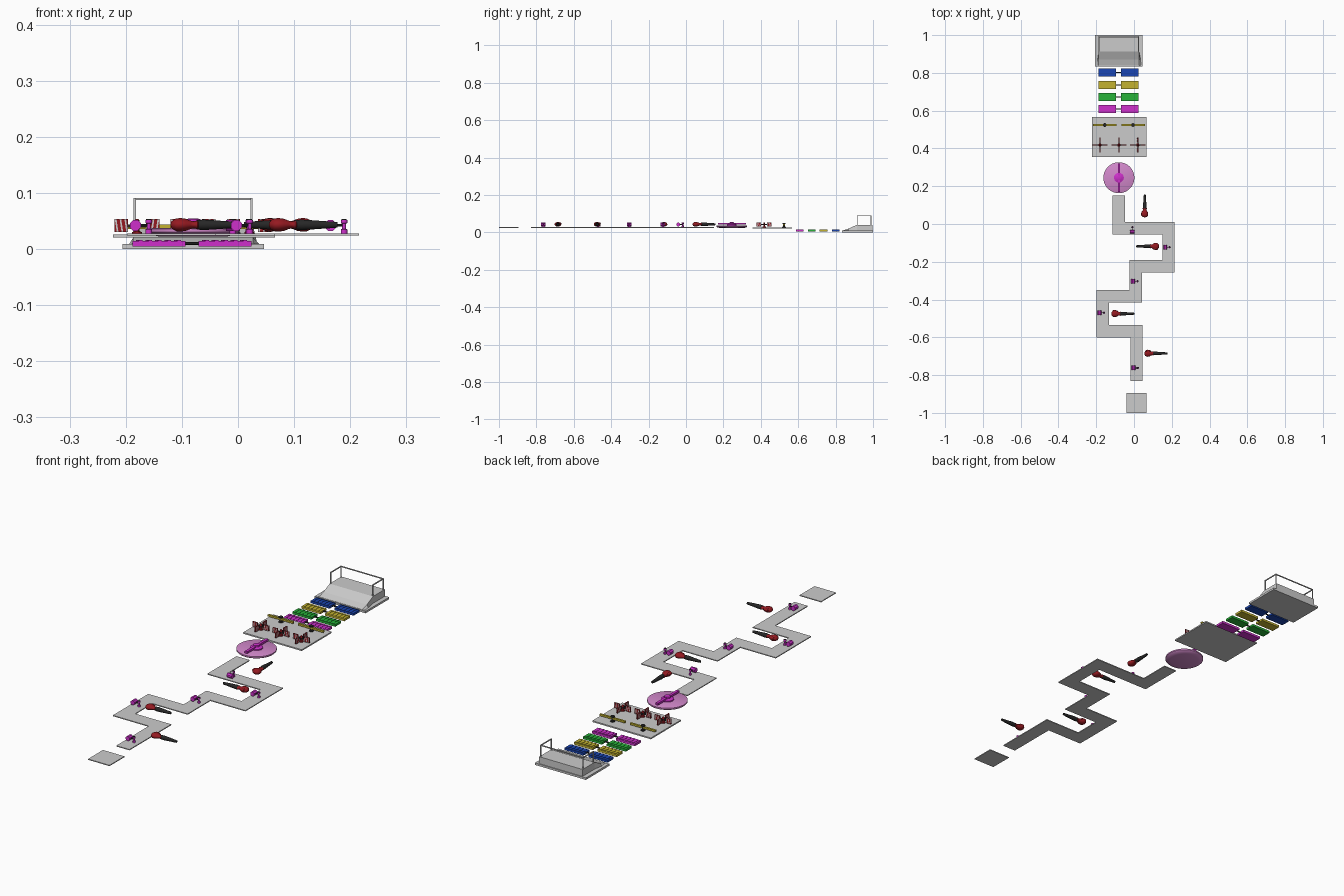
import bpy, bmesh, math
from mathutils import Vector, Matrix

if "Cube" in bpy.data.objects:
    bpy.data.objects.remove(bpy.data.objects["Cube"])


def mat(name, r, g, b):
    m = bpy.data.materials.new(name)
    m.diffuse_color = (r, g, b, 1)
    m.use_nodes = True
    m.node_tree.nodes["Principled BSDF"].inputs["Base Color"].default_value = m.diffuse_color
    return m


MAGENTA = mat("magenta", 0.62, 0.03, 0.6)
PINK = mat("pink", 0.65, 0.25, 0.6)
RED = mat("dark_red", 0.3, 0.01, 0.015)
BLACK = mat("black", 0.02, 0.02, 0.02)
YELLOW = mat("yellow", 0.55, 0.45, 0.03)
GREEN = mat("green", 0.02, 0.45, 0.04)
BLUE = mat("blue", 0.01, 0.06, 0.45)


def finish(bm, name, material=None, smooth=False):
    bmesh.ops.recalc_face_normals(bm, faces=bm.faces)
    me = bpy.data.meshes.new(name)
    bm.to_mesh(me)
    bm.free()
    ob = bpy.data.objects.new(name, me)
    bpy.context.collection.objects.link(ob)
    if material:
        me.materials.append(material)
    if smooth:
        bpy.ops.object.select_all(action='DESELECT')
        ob.select_set(True)
        bpy.context.view_layer.objects.active = ob
        bpy.ops.object.shade_smooth_by_angle(angle=math.radians(40))
    return ob


def box(name, x0, x1, y0, y1, z0, z1, material=None):
    bm = bmesh.new()
    c = Vector((x0 + x1, y0 + y1, z0 + z1)) / 2
    bmesh.ops.create_cube(bm, size=1, matrix=Matrix.Translation(c) @ Matrix.Diagonal((x1 - x0, y1 - y0, z1 - z0, 1)))
    return finish(bm, name, material)


def prism(name, pts, depth, material=None):
    """Extrude a flat polygon by a depth vector."""
    bm = bmesh.new()
    f = bm.faces.new([bm.verts.new(p) for p in pts])
    r = bmesh.ops.extrude_face_region(bm, geom=[f])
    bmesh.ops.translate(bm, vec=depth, verts=[v for v in r['geom'] if isinstance(v, bmesh.types.BMVert)])
    return finish(bm, name, material)


def lathe(name, profile, matrix, material=None, n=24, smooth=True):
    """Closed (radius, height) profile turned about local z."""
    bm = bmesh.new()
    rings = [[bm.verts.new((r * math.cos((i + .5) * math.tau / n), r * math.sin((i + .5) * math.tau / n), h))
              for i in range(n)] for r, h in profile]
    for a, b in zip(rings, rings[1:]):
        for i in range(n):
            bm.faces.new((a[i], a[(i + 1) % n], b[(i + 1) % n], b[i]))
    bm.faces.new(rings[0])
    bm.faces.new(rings[-1])
    bm.transform(matrix)
    return finish(bm, name, material, smooth)


T = Matrix.Translation
CX = -0.08  # axis of the far section

# Start tile and winding path
box("start_tile", -0.04, 0.066, -1.0, -0.895, 0.024, 0.028)
line = [Vector(p) for p in [(.013, -.83), (.013, -.568), (-.165, -.568), (-.165, -.383), (.01, -.383),
                            (.01, -.223), (.183, -.223), (.183, -.023), (-.08, -.023), (-.08, .15)]]
left, right = [], []
for i, p in enumerate(line):
    dirs = []
    if i > 0:
        dirs.append((p - line[i - 1]).normalized())
    if i < len(line) - 1:
        dirs.append((line[i + 1] - p).normalized())
    off = sum((Vector((-d.y, d.x)) for d in dirs), Vector((0, 0))) * 0.0325
    left.append((p.x + off.x, p.y + off.y, 0.024))
    right.append((p.x - off.x, p.y - off.y, 0.024))
prism("winding_path", left + right[::-1], (0, 0, 0.004))

# Small motor posts with eight-sided heads on the path
for x, y, ang in [(-.003, -.762, 0), (-.183, -.47, 0), (-.005, -.303, 0), (.165, -.123, 0), (-.009, -.041, 90)]:
    m = T((x, y, 0.042)) @ Matrix.Rotation(math.radians(ang), 4, 'Z')
    lathe("path_drum", [(.0105, -.012), (.0105, .012)], m @ Matrix.Rotation(math.pi / 2, 4, 'X'), MAGENTA, 8, False)
    lathe("drum_post", [(.006, -.014), (.006, -.007), (.0035, -.006), (.0035, .003), (.006, .004), (.006, .01)],
          m @ T((.024, 0, 0)), MAGENTA, 12)
    lathe("post_cap", [(.0045, .0095), (.0045, .0115)], m @ T((.024, 0, 0)), BLACK, 12)
    lathe("drum_axle", [(.0025, .009), (.0025, .022)], m @ Matrix.Rotation(math.pi / 2, 4, 'Y'), BLACK, 8)

# Boxing gloves on tapered arms
for x, y, ang in [(.055, -.685, 0), (-.12, -.475, 0), (.133, -.118, 180), (.057, .035, 90)]:
    m = T((x, y, 0.043)) @ Matrix.Rotation(math.radians(ang), 4, 'Z')
    along = Matrix.Rotation(math.pi / 2, 4, 'Y')
    lathe("glove", [(.003, 0), (.011, .003), (.0165, .01), (.0175, .018), (.0155, .027), (.0105, .036),
                    (.009, .041), (.011, .048), (.009, .05)],
          m @ Matrix.Diagonal((1, 1.05, .7, 1)) @ along, RED, 20)
    lathe("glove_thumb", [(.002, .006), (.006, .01), (.0065, .018), (.005, .028), (.002, .034)],
          m @ T((0, .013, .003)) @ along, RED, 12)
    lathe("punch_arm", [(.0085, .046), (.0095, .058), (.0085, .075), (.007, .095), (.006, .112), (.005, .122)],
          m @ along, BLACK, 16)

# Spinning disc with sweeping bar
c = T((CX, .245, 0))
lathe("disc_base", [(.06, .022), (.079, .027), (.082, .03), (.082, .036), (.08, .037)], c, PINK, 48)
lathe("disc_hub", [(.026, .036), (.026, .042), (.013, .046), (.013, .053), (.009, .054)], c, MAGENTA, 24)
box("disc_bar", CX - .006, CX + .006, .17, .32, .041, .05, MAGENTA)

# Obstacle platform
box("obstacle_platform", -.223, .066, .355, .566, .02, .026)

# Striped four-paddle turnstiles
for cx in (CX - .1, CX, CX + .1):
    lathe("turnstile_post", [(.009, .026), (.009, .03), (.005, .032), (.005, .05), (.003, .053)],
          T((cx, .418, 0)), RED, 12)
    for k in range(4):
        m = T((cx, .418, 0)) @ Matrix.Rotation(k * math.pi / 2, 4, 'Z')
        parts = [box("turnstile_arm", .003, .017, -.0025, .0025, .038, .044, BLACK),
                 box("paddle", .016, .04, -.0025, .0025, .03, .053, RED)]
        for s in (.016, .0245, .033):
            a, b = s, min(s + .003, .0365)
            parts.append(prism("paddle_stripe", [(a, -.0028, .03), (b, -.0028, .03), (b + .0035, -.0028, .053),
                                                 (a + .0035, -.0028, .053)], (0, .0056, 0)))
        for ob in parts:
            ob.matrix_world = m

# Yellow sweeping bars on posts
for cx in (CX - .075, CX + .075):
    lathe("sweeper_post", [(.01, .026), (.01, .029), (.005, .031), (.005, .044), (.009, .045), (.009, .05)],
          T((cx, .524, 0)), BLACK, 12)
    box("sweeper_bar", cx - .062, cx + .062, .5195, .5285, .036, .044, YELLOW)

# Rows of coloured treads joined by a rod
for y, m in [(.608, MAGENTA), (.672, GREEN), (.736, YELLOW), (.801, BLUE)]:
    lathe("tread_rod", [(.003, -.016), (.003, .016)],
          T((CX - .002, y, .01)) @ Matrix.Rotation(math.pi / 2, 4, 'Y'), BLACK, 8)
    for x0 in (-.188, -.07):
        box("tread", x0, x0 + .094, y - .021, y + .021, .004, .014, m)
        for i in range(5):
            a = x0 + .006 + i * .017
            for s in (-1, 1):
                prism("tread_rib", [(a, y, .014), (a + .006, y, .014), (a + .012, y + s * .019, .014),
                                    (a + .006, y + s * .019, .014)], (0, 0, .002), m)

# Finish platform: base, flared ramp and deck
box("finish_base", -.206, .046, .834, 1.0, 0, .009)
bm = bmesh.new()
sections = [(.838, .12, .01), (.87, .115, .02), (.913, .107, .04), (.996, .107, .04)]
rows = [[bm.verts.new(p) for p in ((CX - w, y, .007), (CX + w, y, .007), (CX + min(w, .107), y, z),
                                   (CX - min(w, .107), y, z))] for y, w, z in sections]
for a, b in zip(rows, rows[1:]):
    for i in range(4):
        bm.faces.new((a[i], a[(i + 1) % 4], b[(i + 1) % 4], b[i]))
bm.faces.new(rows[0])
bm.faces.new(rows[-1])
finish(bm, "finish_ramp")

# U-shaped guard rail
for s in (-1, 1):
    x = CX + s * .104
    for y in (.916, .989):
        box("rail_post", x - .002, x + .002, y - .002, y + .002, .038, .09)
    box("side_rail", x - .002, x + .002, .914, .991, .087, .091)
box("back_rail", CX - .104, CX + .104, .987, .991, .087, .091)
